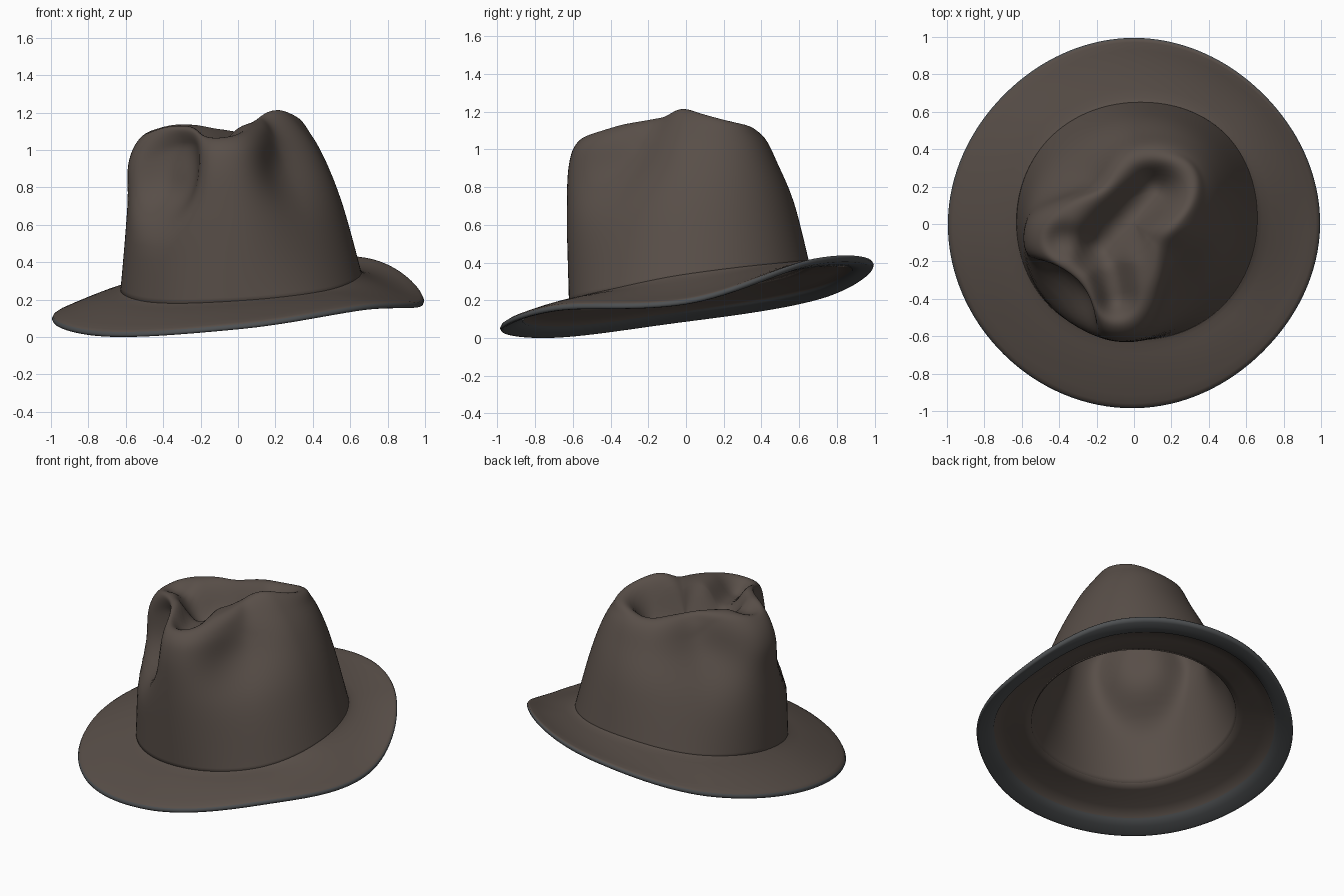
import bpy, bmesh, math
from mathutils import Vector

if "Cube" in bpy.data.objects:
    bpy.data.objects.remove(bpy.data.objects["Cube"])

N = 128          # points around
STEP = 8         # rows between profile levels


def material(name, rgb):
    m = bpy.data.materials.new(name)
    m.diffuse_color = (*rgb, 1)
    m.use_nodes = True
    m.node_tree.nodes["Principled BSDF"].inputs["Base Color"].default_value = m.diffuse_color
    return m


brown = material("brown felt", (0.098, 0.077, 0.065))
grey = material("dark grey binding", (0.075, 0.080, 0.084))


def cr(a, b, c, d, t):
    """Catmull-Rom interpolation."""
    return 0.5 * (2*b + (c-a)*t + (2*a-5*b+4*c-d)*t*t + (3*b-a-3*c+d)*t**3)


def around(vals, ang):
    """Periodic smooth lookup of 8 values, one every 45 degrees."""
    f = ang / (math.pi / 4)
    i = int(math.floor(f))
    return cr(*[vals[(i + k) % 8] for k in (-1, 0, 1, 2)], f - i)


def build(name, rows, closed, mats, tip=None, mat_rule=None):
    """Skin a stack of rings; optional tip vertex, or loop back to the first ring."""
    bm = bmesh.new()
    vr = [[bm.verts.new(p) for p in r] for r in rows]
    pairs = list(zip(range(len(vr) - 1), range(1, len(vr))))
    if closed:
        pairs.append((len(vr) - 1, 0))
    for a, b in pairs:
        for j in range(N):
            k = (j + 1) % N
            f = bm.faces.new((vr[a][j], vr[a][k], vr[b][k], vr[b][j]))
            f.smooth = True
            if mat_rule:
                f.material_index = mat_rule(a)
    if tip is not None:
        t = bm.verts.new(tip)
        for j in range(N):
            bm.faces.new((vr[-1][j], vr[-1][(j + 1) % N], t)).smooth = True
    bmesh.ops.recalc_face_normals(bm, faces=bm.faces)
    me = bpy.data.meshes.new(name)
    bm.to_mesh(me)
    bm.free()
    for m in mats:
        me.materials.append(m)
    ob = bpy.data.objects.new(name, me)
    bpy.context.collection.objects.link(ob)
    return ob


# Crown levels: radius and height every 45 degrees, starting at +x
base_r = [.665, .69, .655, .65, .63, .63, .62, .65]
base_z = [.325, .385, .395, .32, .24, .175, .185, .235]
levels = [
    (base_r, base_z),
    ([.56, .60, .57, .52, .59, .62, .63, .53], [.70, .74, .72, .70, .70, .68, .65, .68]),
    ([.46, .53, .475, .39, .58, .60, .615, .39], [.94, .95, .93, .93, .94, .92, .93, .95]),
    ([.36, .465, .39, .30, .51, .53, .555, .28], [1.10, 1.08, 1.08, 1.08, 1.08, 1.08, 1.06, 1.10]),
    ([.24, .40, .27, .235, .40, .43, .41, .19], [1.22, 1.15, 1.14, 1.145, 1.14, 1.14, 1.13, 1.175]),
    ([.12, .20, .14, .11, .18, .20, .19, .09], [1.21, 1.15, 1.15, 1.15, 1.14, 1.14, 1.14, 1.18]),
]
TIP = Vector((0, 0, 1.15))

# Top crease: one long trough that forks towards the front
creases = [  # start, end, width, depth
    (Vector((.10, .18)), Vector((-.18, -.12)), .125, .19),
    (Vector((-.16, -.12)), Vector((-.10, -.39)), .10, .13),
    (Vector((-.18, -.11)), Vector((-.38, -.09)), .09, .06),
]


def crease_drop(p):
    q, drop = Vector((p.x, p.y)), 0
    for a, b, w, depth in creases:
        d = b - a
        t = max(0, min(1, (q - a).dot(d) / d.length_squared))
        drop += (depth * math.exp(-((q - a - d * t).length / w) ** 2.4)) ** 4
    s = max(0, min(1, (p.z - .75) / .25))
    return drop ** .25 * s * s * (3 - 2 * s)


def dent(p):
    """Push in the front pinch and the two side dents, then press in the crease."""
    w = (p.x - p.y) / math.sqrt(2)
    ahead = -(p.x + p.y) / math.sqrt(2)
    up = (p.z - .89) / .26
    s = max(0, min(1, (ahead - .34) / .22))
    push = .19 * math.exp(-((w / .22) ** 2 + up * up) ** 1.6) * s
    q = p + Vector((1, 1, 0)).normalized() * push
    flank = math.exp(-(((ahead - .12) / .2) ** 2 + ((p.z - .9) / .2) ** 2))
    flank *= max(0, min(1, (abs(w) - .2) / .15)) * math.copysign(.06, w)
    q += Vector((-1, 1, 0)).normalized() * flank
    q.z -= crease_drop(p)
    return q


def angles():
    return [2 * math.pi * j / N for j in range(N)]


rows = []
L = len(levels)
for i in range(L - 1):
    for s in range(STEP + (i == L - 2)):
        ring = []
        for a in angles():
            idx = [max(0, min(L - 1, i + k)) for k in (-1, 0, 1, 2)]
            r = cr(*[around(levels[k][0], a) for k in idx], s / STEP)
            z = cr(*[around(levels[k][1], a) for k in idx], s / STEP)
            ring.append(dent(Vector((r * math.cos(a), r * math.sin(a), z))))
        rows.append(ring)
for f in (.75, .5, .25):      # close the top towards its middle
    ring = []
    for a in angles():
        r, z = around(levels[-1][0], a), around(levels[-1][1], a)
        p = Vector((r * math.cos(a), r * math.sin(a), z))
        ring.append(dent(TIP.lerp(p, f)))
    rows.append(ring)
crown = build("crown", rows, False, [brown], tip=dent(TIP))
mod = crown.modifiers.new("felt thickness", 'SOLIDIFY')
mod.thickness, mod.offset = .02, -1

# Brim: closed ring section swept round, grey binding on the outer underside
edge_z = [.20, .42, .395, .22, .105, .02, .06, .165]
edge_r = [.995, .98, .995, .98, .995, .985, .985, .97]
section = [  # fraction from crown to edge, height offset from the felt middle
    (-.05, .022), (.0, .016), (.06, .012), (.2, .012), (.4, .012), (.6, .012), (.8, .013), (.93, .015),
    (.98, .012), (1.0, 0), (.985, -.014), (.95, -.019), (.8, -.019), (.67, -.018),
    (.66, -.012), (.45, -.012), (.25, -.012), (.08, -.012), (-.05, -.010)]
rows = []
for f, dz in section:
    ring = []
    for a in angles():
        r0 = around(base_r, a)
        r = r0 + (around(edge_r, a) - r0) * f
        z0, z1 = around(base_z, a), around(edge_z, a)
        z = z0 + (z1 - z0) * f + dz
        # gentle sag at the raised back, gentle arch elsewhere
        z += (.012 - .03 * max(0, math.cos(a - math.pi / 4))) * 4 * f * (1 - f)
        ring.append(Vector((r * math.cos(a), r * math.sin(a), z)))
    rows.append(ring)
brim = build("brim", rows, True, [brown, grey],
             mat_rule=lambda i: 1 if 8 <= i <= 13 else 0)

# Rest the hat on the ground
low = min(v.co.z for v in brim.data.vertices)
for ob in (crown, brim):
    for v in ob.data.vertices:
        v.co.z -= low
